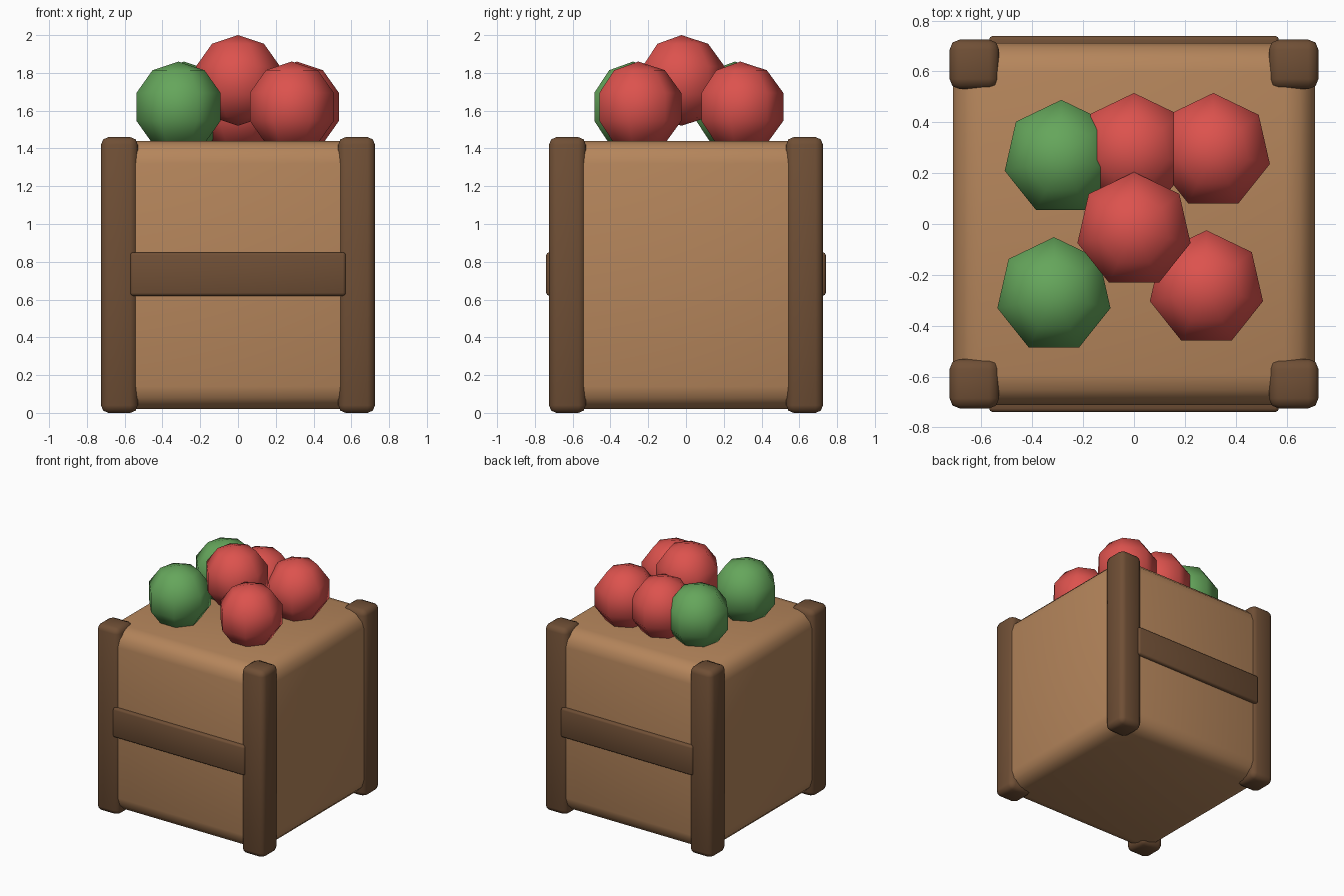
import bpy

if "Cube" in bpy.data.objects:
    bpy.data.objects.remove(bpy.data.objects["Cube"])


def material(name, rgb):
    m = bpy.data.materials.new(name)
    m.diffuse_color = (*rgb, 1.0)
    m.use_nodes = True
    m.node_tree.nodes["Principled BSDF"].inputs["Base Color"].default_value = m.diffuse_color
    return m


wood = material("light wood", (0.46, 0.235, 0.105))
dark_wood = material("dark wood", (0.16, 0.078, 0.036))
red = material("red fruit", (0.72, 0.085, 0.075))
green = material("green fruit", (0.13, 0.38, 0.105))


def finish(name, mat):
    ob = bpy.context.object
    ob.name = name
    ob.data.materials.append(mat)
    bpy.ops.object.shade_smooth()
    return ob


def rounded_box(name, centre, size, bevel, segments, mat):
    bpy.ops.mesh.primitive_cube_add(size=1, location=centre)
    ob = bpy.context.object
    ob.scale = size
    bpy.ops.object.transform_apply(location=False, rotation=False, scale=True)
    mod = ob.modifiers.new("bevel", "BEVEL")
    mod.width = bevel
    mod.segments = segments
    return finish(name, mat)


# Crate body
rounded_box("crate_body", (0, 0, 0.73), (1.425, 1.425, 1.42), 0.12, 3, wood)

# Corner posts
for sx in (-1, 1):
    for sy in (-1, 1):
        rounded_box("corner_post", (sx * 0.628, sy * 0.628, 0.73),
                    (0.195, 0.195, 1.46), 0.04, 2, dark_wood)

# Front and back slats
for name, s in (("front_slat", -1), ("back_slat", 1)):
    rounded_box(name, (0, s * 0.705, 0.735), (1.14, 0.07, 0.23), 0.015, 2, dark_wood)

# Low-poly fruit pile
fruit = [
    (-0.315, -0.28, 1.62, green), (-0.286, 0.26, 1.62, green),
    (0.0, 0.287, 1.62, red), (0.312, 0.287, 1.62, red),
    (0.285, -0.253, 1.62, red), (0.0, -0.024, 1.76, red),
]
for x, y, z, mat in fruit:
    bpy.ops.mesh.primitive_uv_sphere_add(segments=7, ring_count=5, radius=0.24,
                                         location=(x, y, z))
    finish("fruit", mat)
